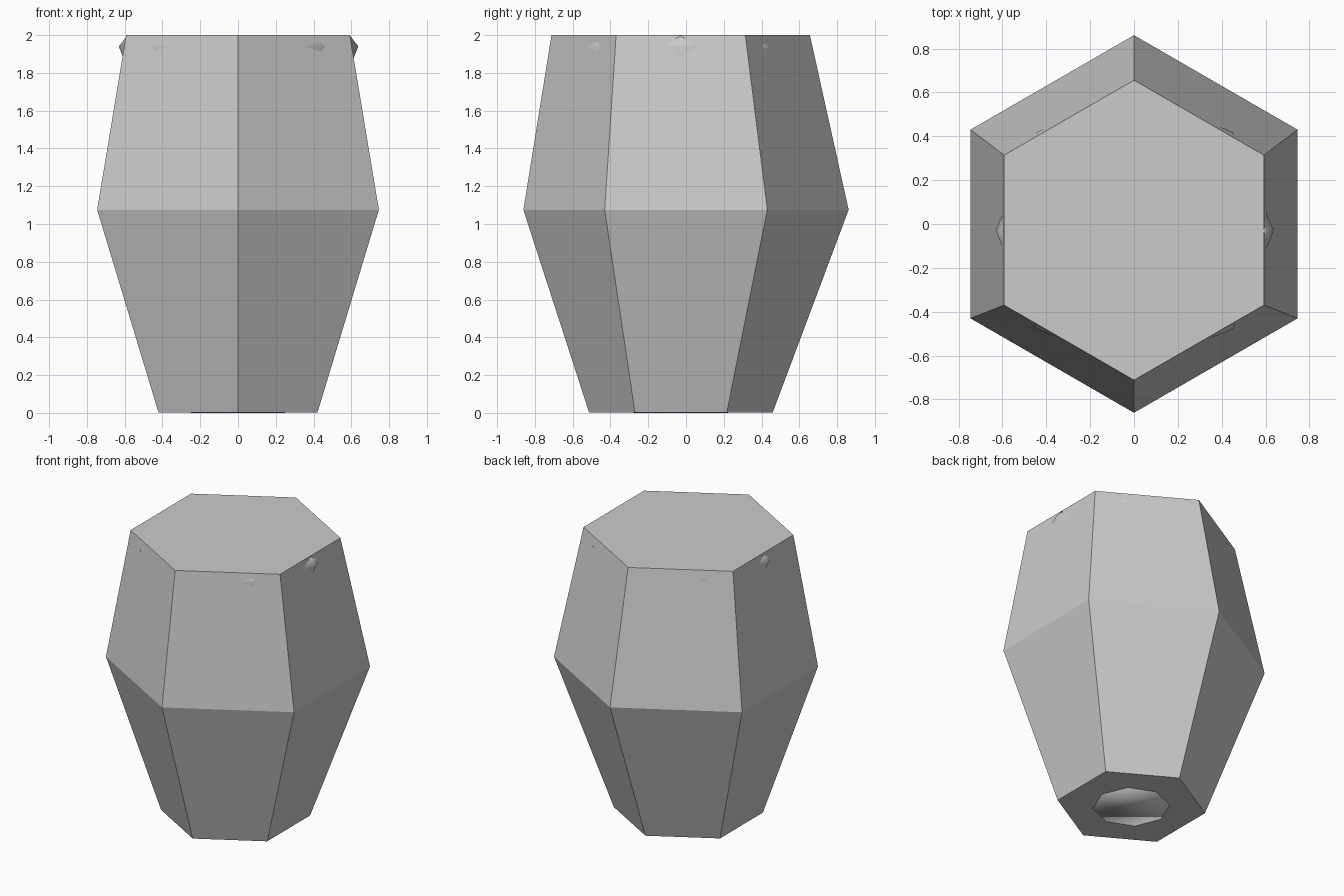
import bpy
import math

cube = bpy.data.objects.get("Cube")
if cube:
    bpy.data.objects.remove(cube, do_unlink=True)

# One plain grey for everything
grey = bpy.data.materials.new("plain_grey")
grey.use_nodes = True
colour = (0.6, 0.6, 0.6, 1)
grey.diffuse_color = colour
grey.node_tree.nodes["Principled BSDF"].inputs["Base Color"].default_value = colour


def loft(name, sides, turn, rings):
    """Closed solid from stacked polygon rings (z, radius, centre x, centre y)."""
    verts, faces = [], []
    for z, r, cx, cy in rings:
        for i in range(sides):
            a = turn + math.tau * i / sides
            verts.append((cx + r * math.cos(a), cy + r * math.sin(a), z))
    for k in range(len(rings) - 1):
        for i in range(sides):
            j = (i + 1) % sides
            a, b = k * sides, (k + 1) * sides
            faces.append((a + i, a + j, b + j, b + i))
    faces.append(tuple(reversed(range(sides))))
    faces.append(tuple(range(len(verts) - sides, len(verts))))
    mesh = bpy.data.meshes.new(name)
    mesh.from_pydata(verts, [], faces)
    mesh.materials.append(grey)
    obj = bpy.data.objects.new(name, mesh)
    bpy.context.collection.objects.link(obj)
    return obj


# Faceted six-sided outer body, flat shaded
loft("outer_body", 6, math.pi / 6, [
    (0.002, 0.486, 0, -0.027),
    (1.075, 0.861, 0, 0),
    (2.0, 0.684, 0, -0.028),
])

# Eight-sided inner core: its rim corners just break through the walls
core = loft("inner_core", 8, 0, [
    (0.0, 0.25, 0, -0.027),
    (1.0, 0.36, 0, -0.027),
    (1.6, 0.50, 0, -0.027),
    (1.94, 0.634, 0.003, -0.03),
    (1.995, 0.592, 0.003, -0.03),
])
for face in core.data.polygons:
    face.use_smooth = True
